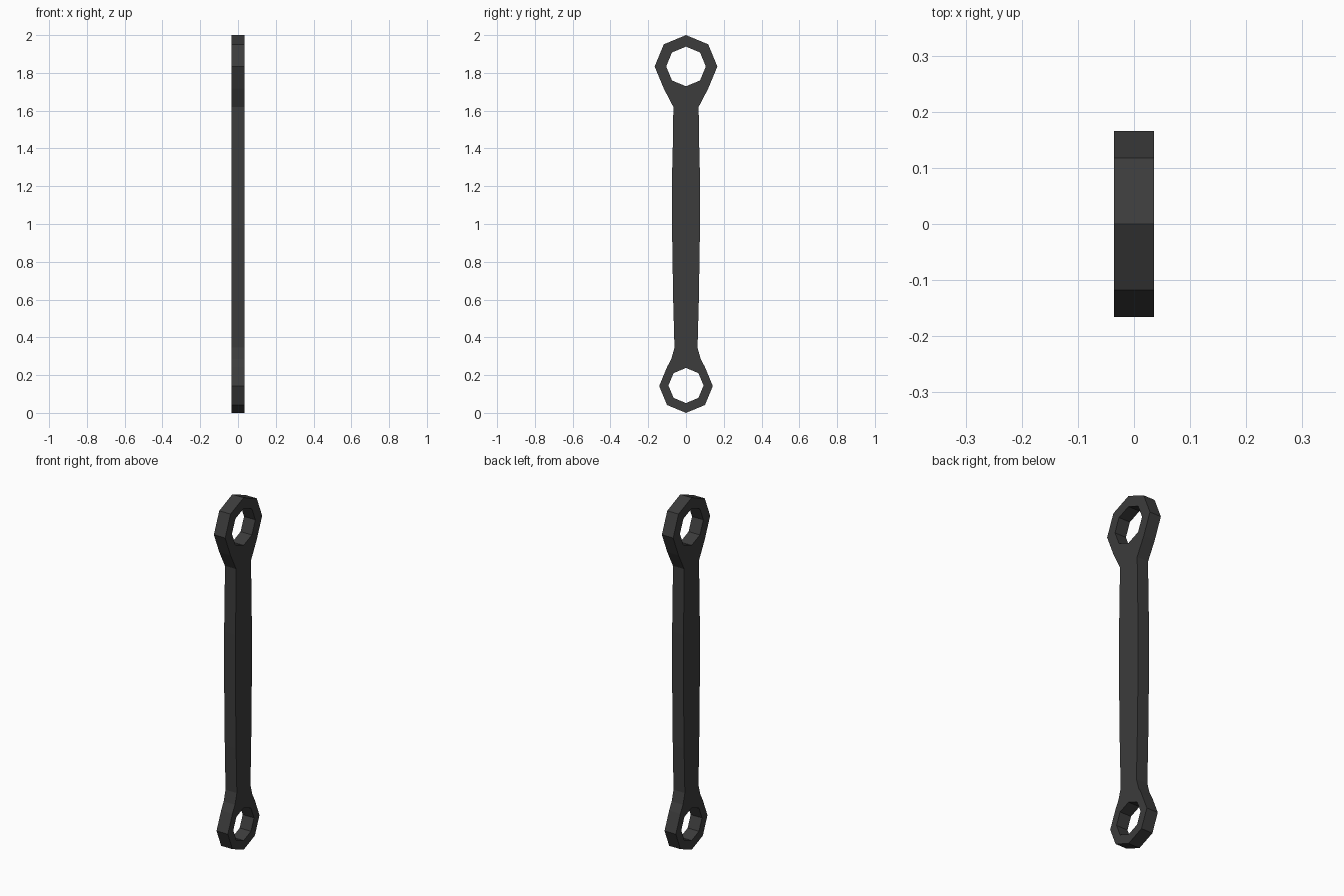
import bpy, bmesh, math

if "Cube" in bpy.data.objects:
    bpy.data.objects.remove(bpy.data.objects["Cube"])

HALF_THICKNESS = 0.0355


def ring(radius, centre_z, steps=range(8)):
    """Octagon points (y, z), starting at the top and going clockwise."""
    return [(radius * math.sin(i * math.pi / 4),
             centre_z + radius * math.cos(i * math.pi / 4)) for i in steps]


# Right half of the outline: large head, neck, bowed handle, neck, small head
half = ring(0.166, 1.834, range(0, 4))
half += [(0.067, 1.62), (0.069, 1.45), (0.074, 1.25), (0.074, 0.98),
         (0.068, 0.60), (0.061, 0.345), (0.078, 0.285)]
half += ring(0.142, 0.142, range(1, 5))
outline = half + [(-y, z) for y, z in reversed(half[1:-1])]

# Octagonal holes through both heads
loops = [outline, ring(0.105, 1.834), ring(0.093, 0.145)]

bm = bmesh.new()
for points in loops:
    verts = [bm.verts.new((-HALF_THICKNESS, y, z)) for y, z in points]
    for i, v in enumerate(verts):
        bm.edges.new((v, verts[(i + 1) % len(verts)]))
bmesh.ops.triangle_fill(bm, use_beauty=True, use_dissolve=False, edges=bm.edges[:])

# Give the flat shape its thickness
result = bmesh.ops.extrude_face_region(bm, geom=bm.faces[:], use_keep_orig=True)
moved = [g for g in result["geom"] if isinstance(g, bmesh.types.BMVert)]
bmesh.ops.translate(bm, verts=moved, vec=(2 * HALF_THICKNESS, 0, 0))
bmesh.ops.recalc_face_normals(bm, faces=bm.faces[:])

mesh = bpy.data.meshes.new("ring_wrench")
bm.to_mesh(mesh)
bm.free()
wrench = bpy.data.objects.new("ring_wrench", mesh)
bpy.context.collection.objects.link(wrench)

# Dark steel colour
steel = bpy.data.materials.new("dark_steel")
steel.diffuse_color = (0.045, 0.045, 0.045, 1)
steel.use_nodes = True
steel.node_tree.nodes["Principled BSDF"].inputs["Base Color"].default_value = steel.diffuse_color
mesh.materials.append(steel)
